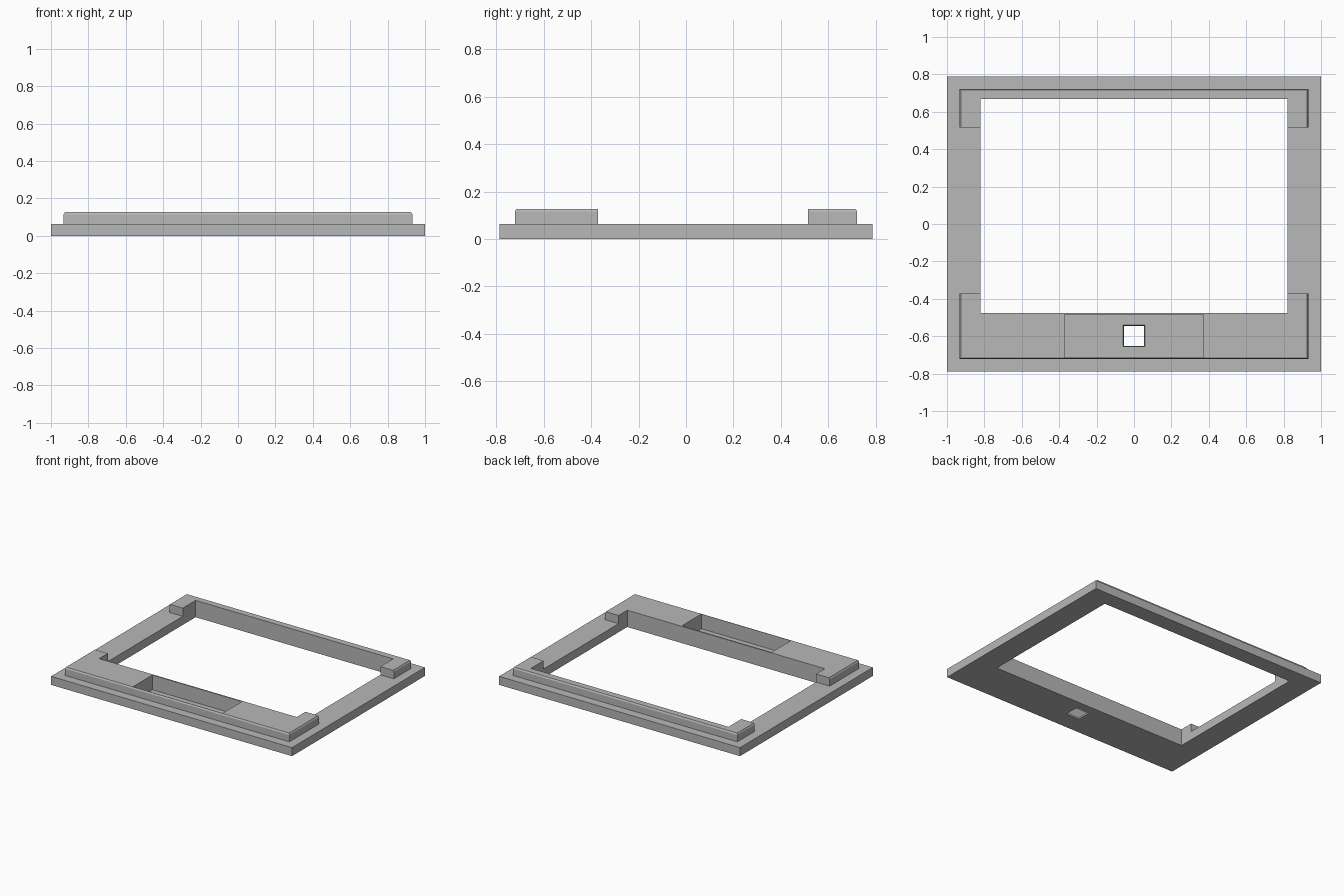
import bpy
import bmesh

cube = bpy.data.objects.get("Cube")
if cube:
    bpy.data.objects.remove(cube, do_unlink=True)

# Single grey plastic
grey = bpy.data.materials.new("plain grey")
grey.use_nodes = True
colour = (0.48, 0.48, 0.48, 1)
grey.diffuse_color = colour
grey.node_tree.nodes["Principled BSDF"].inputs["Base Color"].default_value = colour


def block(name, x, y0, y1, layers):
    """Box symmetric in x, lofted through (height, inset) layers."""
    bm = bmesh.new()
    rings = []
    for z, inset in layers:
        w, a, b = x - inset, y0 + inset, y1 - inset
        rings.append([bm.verts.new((px, py, z))
                      for px, py in ((-w, a), (w, a), (w, b), (-w, b))])
    bm.faces.new(rings[0][::-1])
    bm.faces.new(rings[-1])
    for low, high in zip(rings, rings[1:]):
        for i in range(4):
            j = (i + 1) % 4
            bm.faces.new((low[i], low[j], high[j], high[i]))
    mesh = bpy.data.meshes.new(name)
    bm.to_mesh(mesh)
    bm.free()
    mesh.materials.append(grey)
    obj = bpy.data.objects.new(name, mesh)
    bpy.context.collection.objects.link(obj)
    return obj


def combine(target, other, operation):
    """Apply a boolean and discard the second object."""
    mod = target.modifiers.new(operation.lower(), "BOOLEAN")
    mod.operation = operation
    mod.solver = "EXACT"
    mod.object = other
    bpy.context.view_layer.update()
    graph = bpy.context.evaluated_depsgraph_get()
    mesh = bpy.data.meshes.new_from_object(target.evaluated_get(graph))
    target.modifiers.clear()
    target.data = mesh
    bpy.data.objects.remove(other, do_unlink=True)


# Flat base plate
frame = block("bezel_frame", 1.0, -0.788, 0.788, [(0, 0), (0.064, 0)])

# Raised locating rim with a chamfered top, interrupted along both sides
rim = block("raised_rim", 0.932, -0.722, 0.722,
            [(0.04, 0), (0.064, 0), (0.115, 0), (0.126, 0.006)])
combine(rim, block("side_gap", 1.2, -0.372, 0.516, [(-0.1, 0), (0.3, 0)]), "DIFFERENCE")
combine(frame, rim, "UNION")

# Screen opening, front pocket and the small square hole through its floor
combine(frame, block("screen_opening", 0.82, -0.475, 0.668,
                     [(-0.1, 0), (0.3, 0)]), "DIFFERENCE")
combine(frame, block("front_pocket", 0.372, -0.713, -0.485,
                     [(0.016, 0), (0.3, 0)]), "DIFFERENCE")
combine(frame, block("button_hole", 0.062, -0.659, -0.537,
                     [(-0.02, 0.012), (0.03, 0)]), "DIFFERENCE")
